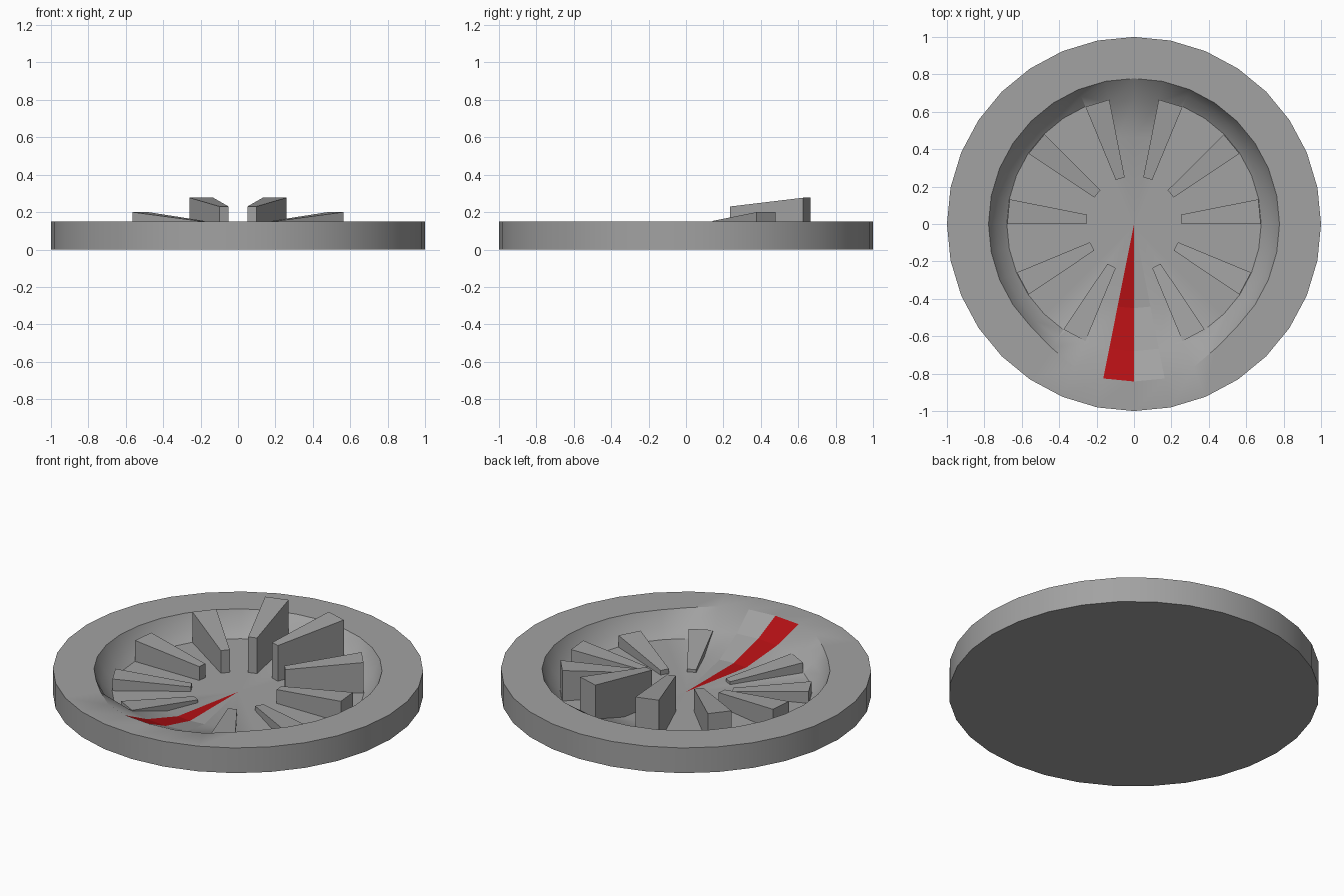
import bpy, bmesh, math

cube = bpy.data.objects.get("Cube")
if cube:
    bpy.data.objects.remove(cube, do_unlink=True)

SIDES = 32
HEIGHT = 0.15
FLOOR = 0.018


def material(name, rgb):
    mat = bpy.data.materials.new(name)
    mat.use_nodes = True
    color = (*rgb, 1.0)
    mat.diffuse_color = color
    mat.node_tree.nodes["Principled BSDF"].inputs["Base Color"].default_value = color
    return mat


def point(column, radius, z):
    """Point on a radial column; column 0 is the front, +x is positive."""
    a = column * 2 * math.pi / SIDES
    return (radius * math.sin(a), -radius * math.cos(a), z)


def finish(bm, name, mats):
    bmesh.ops.recalc_face_normals(bm, faces=bm.faces[:])
    mesh = bpy.data.meshes.new(name)
    bm.to_mesh(mesh)
    bm.free()
    obj = bpy.data.objects.new(name, mesh)
    bpy.context.collection.objects.link(obj)
    for mat in mats:
        mesh.materials.append(mat)
    return obj


grey = material("stone grey", (0.36, 0.36, 0.36))
red = material("pointer red", (0.45, 0.005, 0.007))


def bowl_profile(column):
    """Lip, wall middle and floor edge as (radius, z) for one column."""
    k = abs(column)
    if k <= 2:      # long ramp at the front
        lip = 0.83 if k == 2 else 0.842
        return [(lip, HEIGHT), (0.68, 0.075), (0.45, FLOOR)]
    if k >= 15:     # shorter ramp at the back
        return [(0.778, HEIGHT), (0.66, 0.07), (0.465, FLOOR)]
    lip = 0.795 if k == 3 else 0.778
    return [(lip, HEIGHT), (0.738, 0.065), (0.68, FLOOR)]


# Round dish with a hollowed bowl and a red pointer wedge
bm = bmesh.new()
columns = range(-SIDES // 2, SIDES // 2)
rings = []
for c in columns:
    profile = [(1, 0), (1, HEIGHT)] + bowl_profile(c)
    rings.append([bm.verts.new(point(c, r, z)) for r, z in profile])
centre = bm.verts.new((0, 0, FLOOR))
pointer_faces = []
for i, c in enumerate(columns):
    a, b = rings[i], rings[(i + 1) % SIDES]
    strip = [bm.faces.new((a[j], b[j], b[j + 1], a[j + 1])) for j in range(4)]
    strip.append(bm.faces.new((a[4], b[4], centre)))
    if c in (-1, 0):
        pointer_faces += strip[2:]
    if c == -1:
        for f in strip[2:]:
            f.material_index = 1
bm.faces.new([ring[0] for ring in rings])
bm.faces.index_update()
flat = [f.index for f in pointer_faces]
dish = finish(bm, "dish", [grey, red])
bpy.ops.object.select_all(action="DESELECT")
dish.select_set(True)
bpy.context.view_layer.objects.active = dish
bpy.ops.object.shade_smooth_by_angle(angle=math.radians(30))
for i in flat:
    dish.data.polygons[i].use_smooth = False

# Tapered radial fins, rising toward the back: column, inner top, outer top
fins = [(2, 0.035, 0.078), (5, 0.045, 0.088), (8, 0.10, 0.143),
        (11, 0.153, 0.2), (14, 0.23, 0.277)]
for side, label in ((1, "left"), (-1, "right")):
    for number, (c, z_in, z_out) in enumerate(fins, 1):
        bm = bmesh.new()
        outline = [(c, 0.255, z_in), (c + 1, 0.255, z_in),
                   (c + 1, 0.678, z_out), (c, 0.678, z_out)]
        low = [bm.verts.new(point(side * k, r, FLOOR - 0.005)) for k, r, z in outline]
        top = [bm.verts.new(point(side * k, r, z)) for k, r, z in outline]
        bm.faces.new(low)
        bm.faces.new(top)
        for j in range(4):
            n = (j + 1) % 4
            bm.faces.new((low[j], low[n], top[n], top[j]))
        finish(bm, f"{label}_fin_{number}", [grey])
